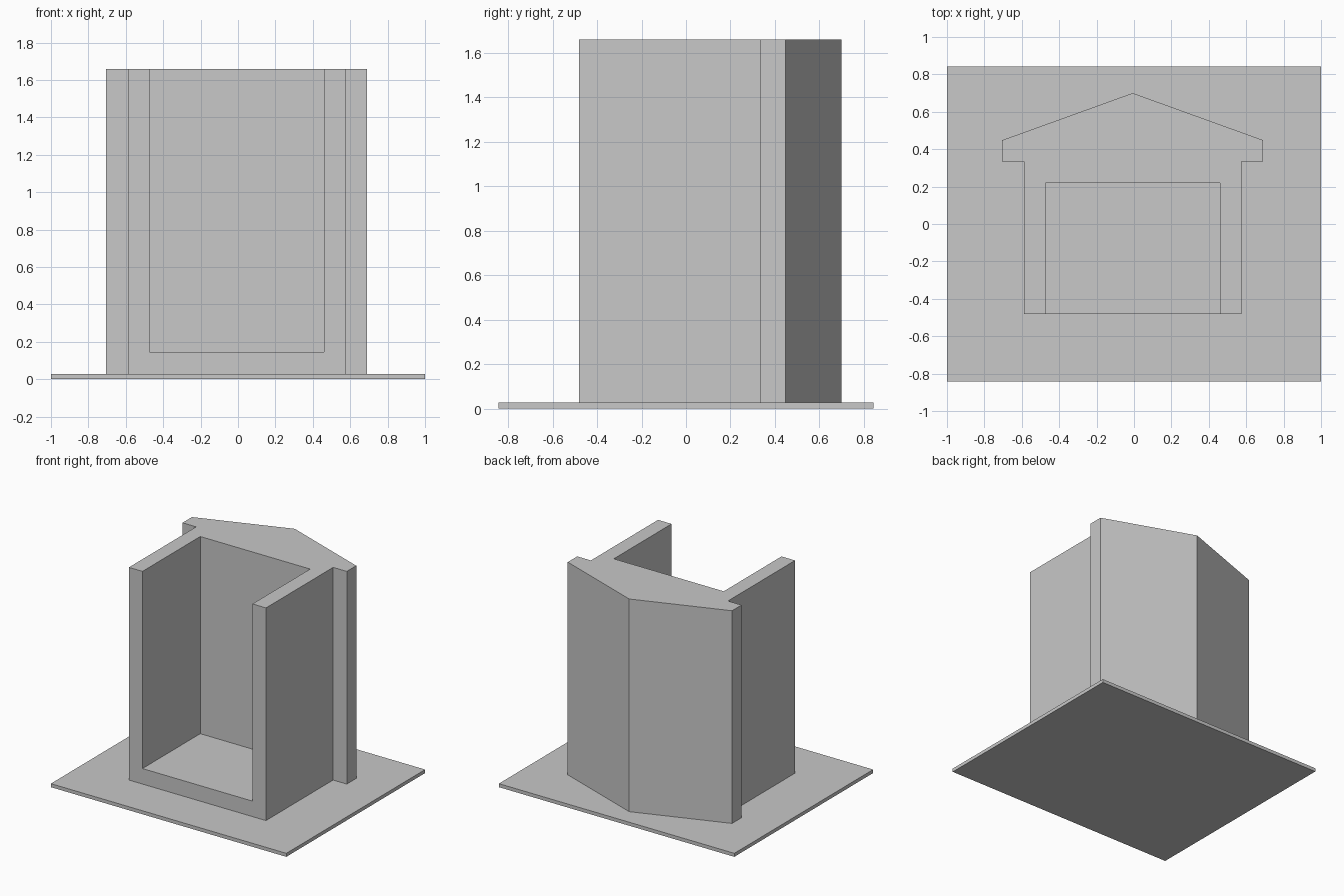
import bpy
import bmesh

cube = bpy.data.objects.get("Cube")
if cube:
    bpy.data.objects.remove(cube, do_unlink=True)

GREY = (0.58, 0.58, 0.58, 1.0)
grey = bpy.data.materials.new("plain grey")
grey.use_nodes = True
grey.diffuse_color = GREY
grey.node_tree.nodes["Principled BSDF"].inputs["Base Color"].default_value = GREY


def prism(name, outline, bottom, top):
    """Extrude a plan outline upwards between two heights."""
    bm = bmesh.new()
    face = bm.faces.new([bm.verts.new((x, y, bottom)) for x, y in outline])
    grown = bmesh.ops.extrude_face_region(bm, geom=[face])
    verts = [v for v in grown["geom"] if isinstance(v, bmesh.types.BMVert)]
    bmesh.ops.translate(bm, verts=verts, vec=(0, 0, top - bottom))
    bmesh.ops.recalc_face_normals(bm, faces=bm.faces)
    mesh = bpy.data.meshes.new(name)
    bm.to_mesh(mesh)
    bm.free()
    mesh.materials.append(grey)
    obj = bpy.data.objects.new(name, mesh)
    bpy.context.collection.objects.link(obj)
    return obj


def mirrored(half, centre=0.0):
    """Complete a right-hand half outline about a centre line."""
    right = [(centre + x, y) for x, y in half]
    left = [(centre - x, y) for x, y in reversed(half) if x > 0]
    return right + left


PLATE_TOP, FLOOR, TOP = 0.027, 0.146, 1.66
CENTRE, FRONT = -0.007, -0.482

# Thin ground plate
prism("base_plate", mirrored([(1.0, -0.842), (1.0, 0.842)]), 0.0, PLATE_TOP)

# Tower body: straight sides, projecting shoulders, pointed back
body = prism("tower_body", mirrored(
    [(0.582, FRONT), (0.582, 0.333), (0.698, 0.333), (0.698, 0.448), (0.0, 0.70)],
    CENTRE), PLATE_TOP, TOP)

# Recess open at the front and top
cutter = prism("recess_cutter", mirrored(
    [(0.467, FRONT - 0.2), (0.467, 0.219)], CENTRE), FLOOR, TOP + 0.2)
cutter.hide_render = True
cutter.hide_set(True)

cut = body.modifiers.new("recess", "BOOLEAN")
cut.operation = "DIFFERENCE"
cut.solver = "EXACT"
cut.object = cutter
bpy.context.view_layer.objects.active = body
bpy.ops.object.modifier_apply(modifier=cut.name)
bpy.data.objects.remove(cutter, do_unlink=True)
